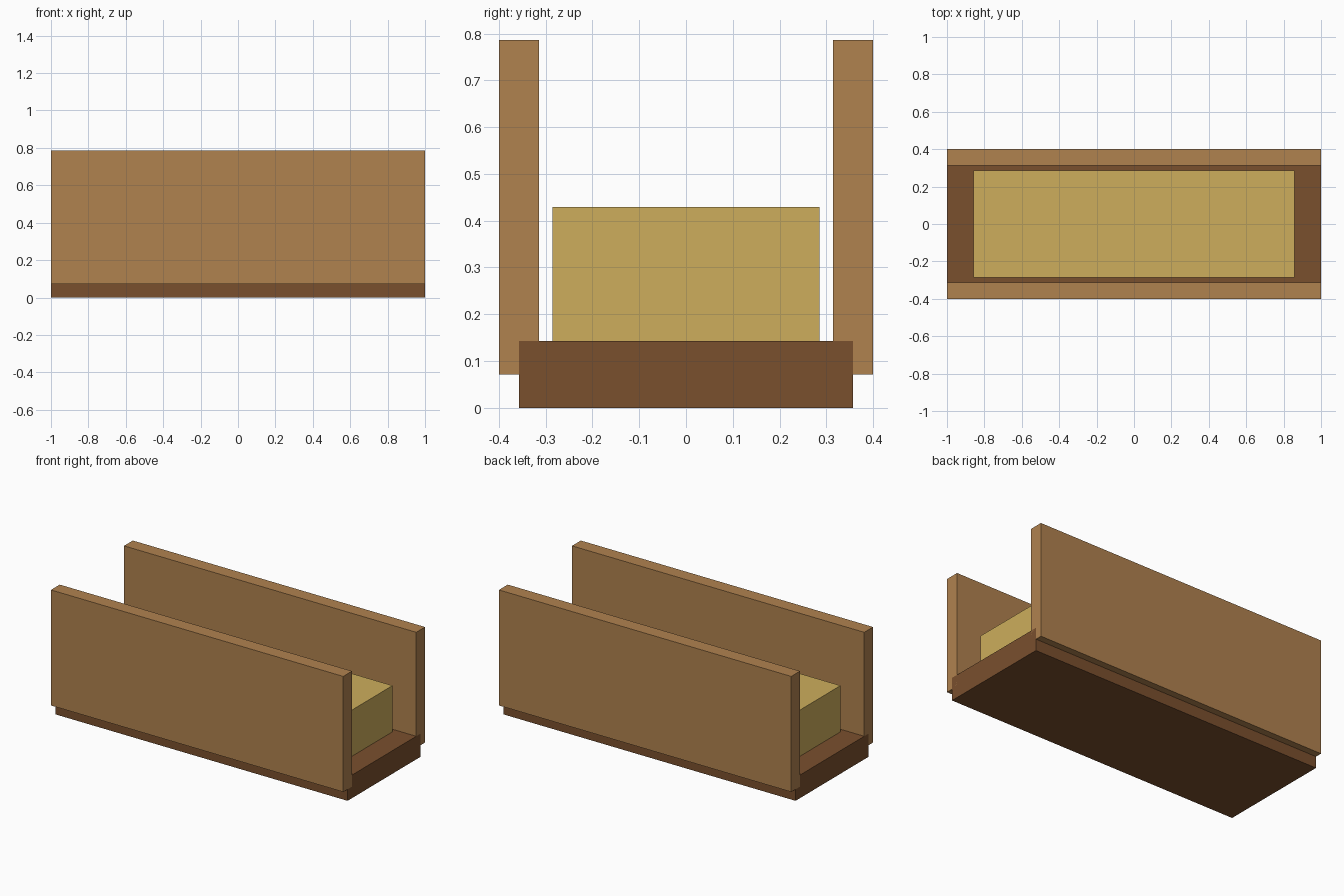
import bpy
import bmesh
from mathutils import Vector

if "Cube" in bpy.data.objects:
    bpy.data.objects.remove(bpy.data.objects["Cube"])


def material(name, rgb):
    mat = bpy.data.materials.new(name)
    mat.diffuse_color = (*rgb, 1.0)
    mat.use_nodes = True
    mat.node_tree.nodes["Principled BSDF"].inputs["Base Color"].default_value = mat.diffuse_color
    return mat


def box(name, low, high, mat):
    """Axis-aligned box between two corners."""
    low, high = Vector(low), Vector(high)
    bm = bmesh.new()
    bmesh.ops.create_cube(bm, size=1.0)
    bmesh.ops.scale(bm, vec=high - low, verts=bm.verts)
    mesh = bpy.data.meshes.new(name)
    bm.to_mesh(mesh)
    bm.free()
    mesh.materials.append(mat)
    obj = bpy.data.objects.new(name, mesh)
    obj.location = (low + high) / 2
    bpy.context.collection.objects.link(obj)
    return obj


dark_wood = material("dark_wood", (0.195, 0.08, 0.027))
light_wood = material("light_wood", (0.434, 0.223, 0.078))
straw = material("straw", (0.61, 0.423, 0.107))

# Floor slab
box("base", (-1, -0.357, 0), (1, 0.357, 0.143), dark_wood)

# Long side boards, overlapping the edges of the base
for name, y in (("front_board", -0.357), ("back_board", 0.357)):
    box(name, (-1, y - 0.043, 0.0714), (1, y + 0.043, 0.786), light_wood)

# Filling resting on the base
box("filling", (-0.857, -0.286, 0.143), (0.857, 0.286, 0.429), straw)
